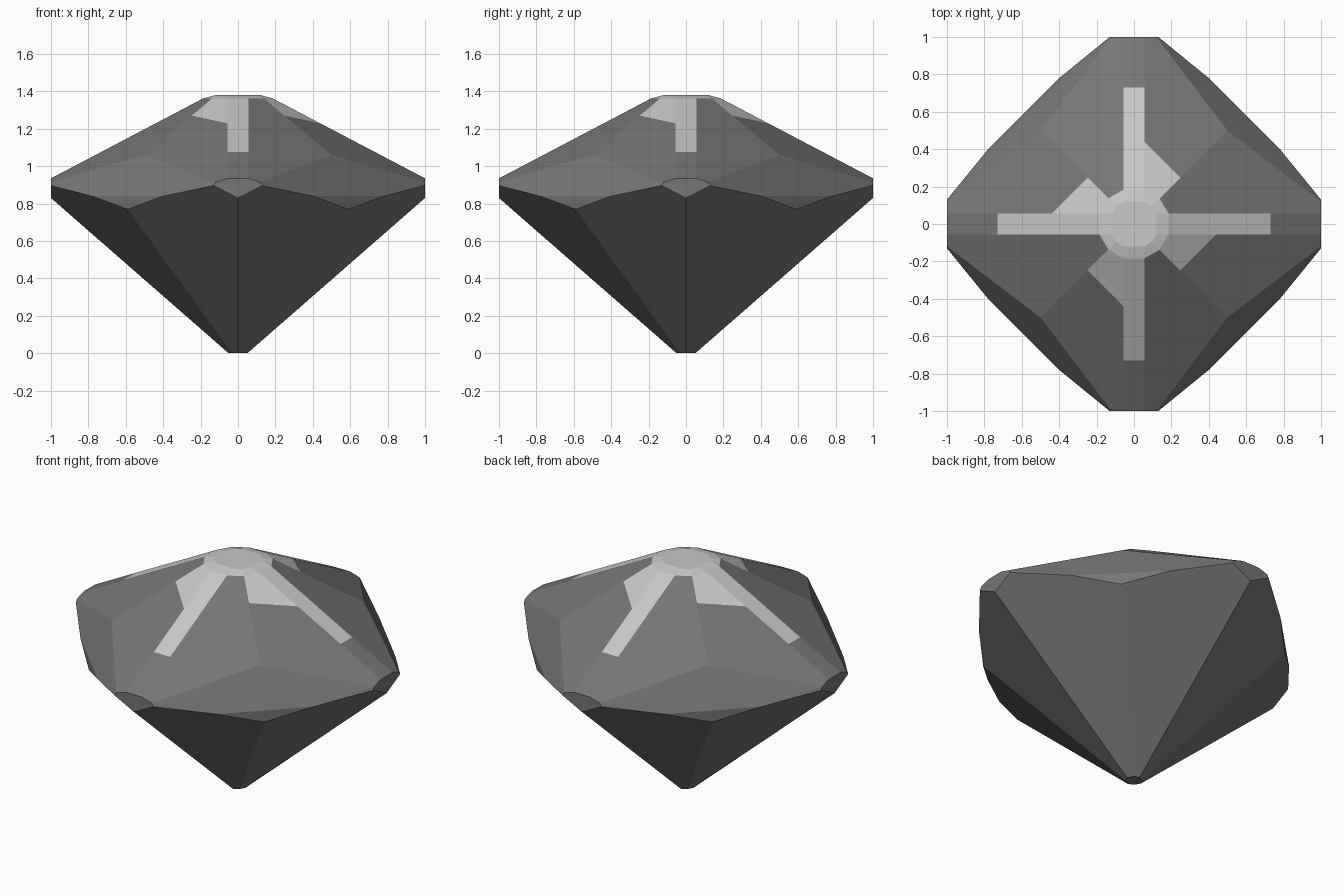
import bpy, bmesh, math
from mathutils import Vector

if "Cube" in bpy.data.objects:
    bpy.data.objects.remove(bpy.data.objects["Cube"])

def material(name, v):
    m = bpy.data.materials.new(name)
    m.diffuse_color = (v, v, v, 1)
    m.use_nodes = True
    m.node_tree.nodes["Principled BSDF"].inputs["Base Color"].default_value = m.diffuse_color
    return m

# Corner points of one eighth of the gem (mirrored to all eight)
POINTS = [
    (0, .05, 0), (.032, .032, 0),                             # flat tip
    (0, 1, .83), (.59, .59, .77), (.4, .78, .84),             # girdle
    (.13, 1, .896), (.119, 1, .915), (.055, 1, .935),         # end facets
    (.5, .5, 1.06),                                           # crown corner
    (.055, .185, 1.363), (.137, .137, 1.363),                 # table bevel
    (.055, .12, 1.38), (.096, .096, 1.38),                    # table
]
corners = set()
for x, y, z in POINTS:
    for sx in (1, -1):
        for sy in (1, -1):
            corners.add((sx * x + 0.0, sy * y + 0.0, z))
            corners.add((sx * y + 0.0, sy * x + 0.0, z))

# Faceted body
bm = bmesh.new()
for c in sorted(corners):
    bm.verts.new(c)
bmesh.ops.convex_hull(bm, input=bm.verts[:])
loose = [v for v in bm.verts if not v.link_faces]
bmesh.ops.delete(bm, geom=loose, context='VERTS')
bmesh.ops.dissolve_limit(bm, angle_limit=math.radians(2.5),
                         verts=bm.verts[:], edges=bm.edges[:])
bmesh.ops.recalc_face_normals(bm, faces=bm.faces[:])
bm.normal_update()

def kind(f):
    """Sort facets by direction: table, ridge strip, pinwheel facet or body."""
    n = f.normal
    if n.z > .92:
        return 'table'
    if n.z < .8:
        return 'body'
    a = math.degrees(math.atan2(n.y, n.x)) % 90
    if min(a, 90 - a) < 8:
        return 'ridge'
    return 'pinwheel' if a > 45 else 'body'

def cut(which, direction, distance):
    """Cut the facets of one kind facing a direction, for the painted edge."""
    d = Vector(direction).normalized()
    faces = [f for f in bm.faces if kind(f) == which
             and f.calc_center_median().normalized().dot(d) > .3]
    geom = set(faces)
    for f in faces:
        geom.update(f.edges)
        geom.update(f.verts)
    bmesh.ops.bisect_plane(bm, geom=list(geom), dist=1e-5,
                           plane_co=d * distance, plane_no=d)
    bm.normal_update()

for d in ((1, 0, 0), (-1, 0, 0), (0, 1, 0), (0, -1, 0)):
    cut('ridge', d, .73)
for sx in (1, -1):
    for sy in (1, -1):
        cut('pinwheel', (sx, sy, 0), .495 / math.sqrt(2))

# Light table, ridge strips and pinwheel patches
for f in bm.faces:
    k, c = kind(f), f.calc_center_median()
    light = (k == 'table'
             or (k == 'ridge' and max(abs(c.x), abs(c.y)) < .73)
             or (k == 'pinwheel' and abs(c.x) + abs(c.y) < .495))
    f.material_index = 1 if light else 0
    f.smooth = False

mesh = bpy.data.meshes.new("gem")
bm.to_mesh(mesh)
bm.free()
mesh.materials.append(material("dark grey", .18))
mesh.materials.append(material("light grey", .58))
gem = bpy.data.objects.new("gem", mesh)
bpy.context.collection.objects.link(gem)
